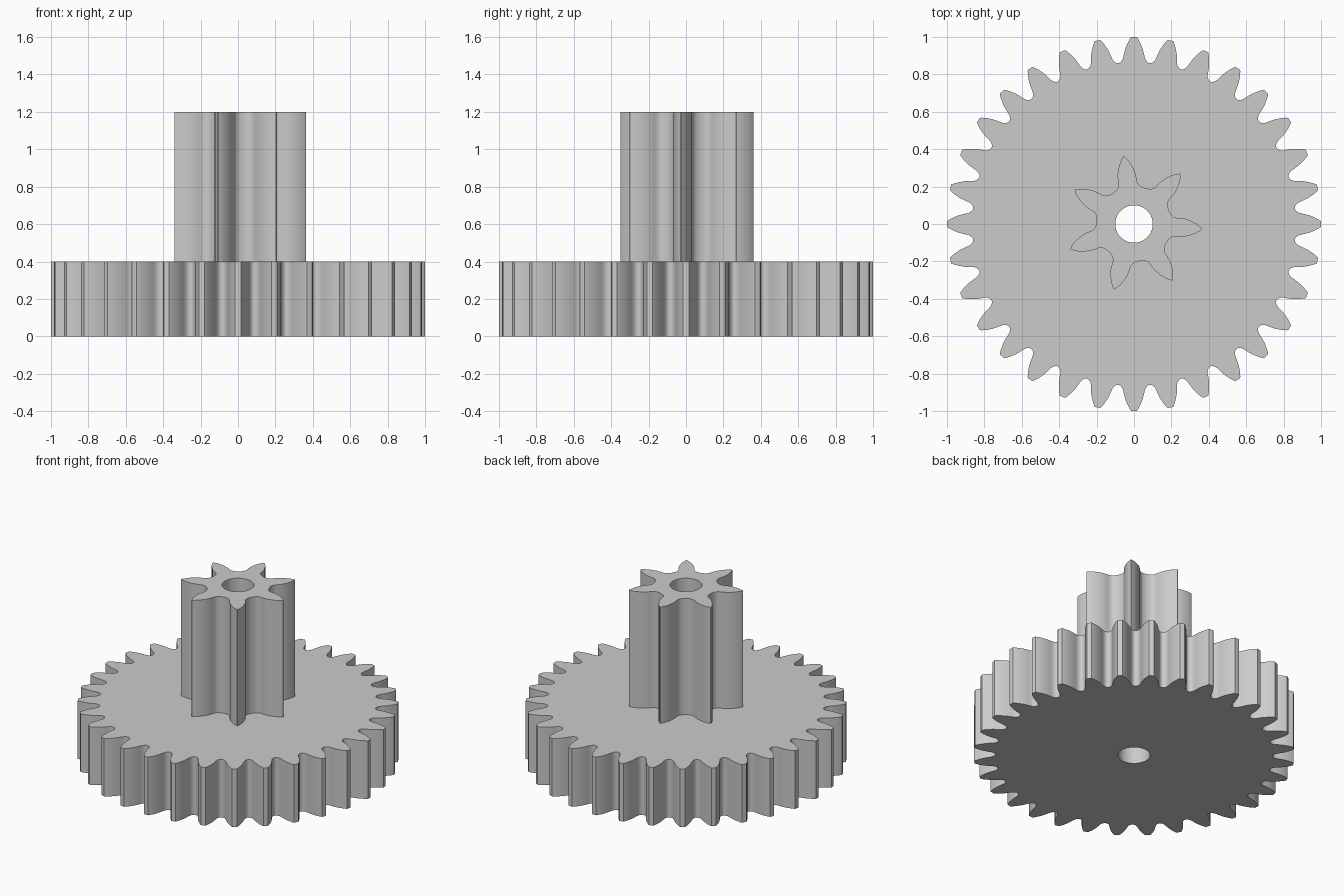
import bpy
import bmesh
from math import sin, cos, tau, radians
from mathutils import Vector

cube = bpy.data.objects.get("Cube")
if cube:
    bpy.data.objects.remove(cube, do_unlink=True)

# Single grey plastic
grey = bpy.data.materials.new("grey")
grey.use_nodes = True
colour = (0.6, 0.6, 0.6, 1)
grey.diffuse_color = colour
grey.node_tree.nodes["Principled BSDF"].inputs["Base Color"].default_value = colour

BORE = 0.1


def gear_outline(teeth, flank, root, start):
    """Repeat one tooth; flank lists (radius, half width) from root to tip."""
    points = []
    for i in range(teeth):
        axis = start + tau * i / teeth
        side = [(r, -w / r) for r, w in flank]
        side += [(r, w / r) for r, w in reversed(flank)]
        side.append((root, tau / teeth / 2))
        points += [(r * cos(axis + a), r * sin(axis + a)) for r, a in side]
    return points


def circle(radius, count=64):
    return [(radius * cos(tau * i / count), radius * sin(tau * i / count))
            for i in range(count)]


def bored_prism(name, outline, bottom, top):
    """Extruded outline with a round hole through the middle."""
    bm = bmesh.new()
    rims = {bottom: [], top: []}
    for loop in (outline, circle(BORE)):
        low, high = ([bm.verts.new((x, y, z)) for x, y in loop] for z in (bottom, top))
        for i in range(len(loop)):
            j = (i + 1) % len(loop)
            bm.faces.new((low[i], low[j], high[j], high[i]))
            rims[bottom].append(bm.edges.get((low[i], low[j])))
            rims[top].append(bm.edges.get((high[i], high[j])))
    for z, normal in ((bottom, -1), (top, 1)):
        bmesh.ops.triangle_fill(bm, use_beauty=True, edges=rims[z],
                                normal=Vector((0, 0, normal)))
    bmesh.ops.recalc_face_normals(bm, faces=bm.faces)
    mesh = bpy.data.meshes.new(name)
    bm.to_mesh(mesh)
    bm.free()
    mesh.materials.append(grey)
    obj = bpy.data.objects.new(name, mesh)
    bpy.context.collection.objects.link(obj)
    bpy.ops.object.select_all(action='DESELECT')
    obj.select_set(True)
    bpy.context.view_layer.objects.active = obj
    bpy.ops.object.shade_smooth_by_angle(angle=radians(32))
    return obj


# Wide lower gear with rounded tooth gaps
wheel_flank = [(0.866, 0.076), (0.872, 0.068), (0.882, 0.061), (0.895, 0.057),
               (0.91, 0.054), (0.94, 0.046), (0.97, 0.033), (0.99, 0.022), (1.0, 0.015)]
bored_prism("large_gear", gear_outline(32, wheel_flank, 0.864, 0), 0, 0.4)

# Tall narrow pinion with pointed teeth
pinion_flank = [(0.203, 0.07), (0.209, 0.06), (0.218, 0.053), (0.23, 0.05), (0.25, 0.05),
                (0.275, 0.048), (0.305, 0.039), (0.335, 0.025), (0.355, 0.011), (0.365, 0.002)]
bored_prism("pinion", gear_outline(7, pinion_flank, 0.2, radians(-4.2)), 0.4, 1.2)
